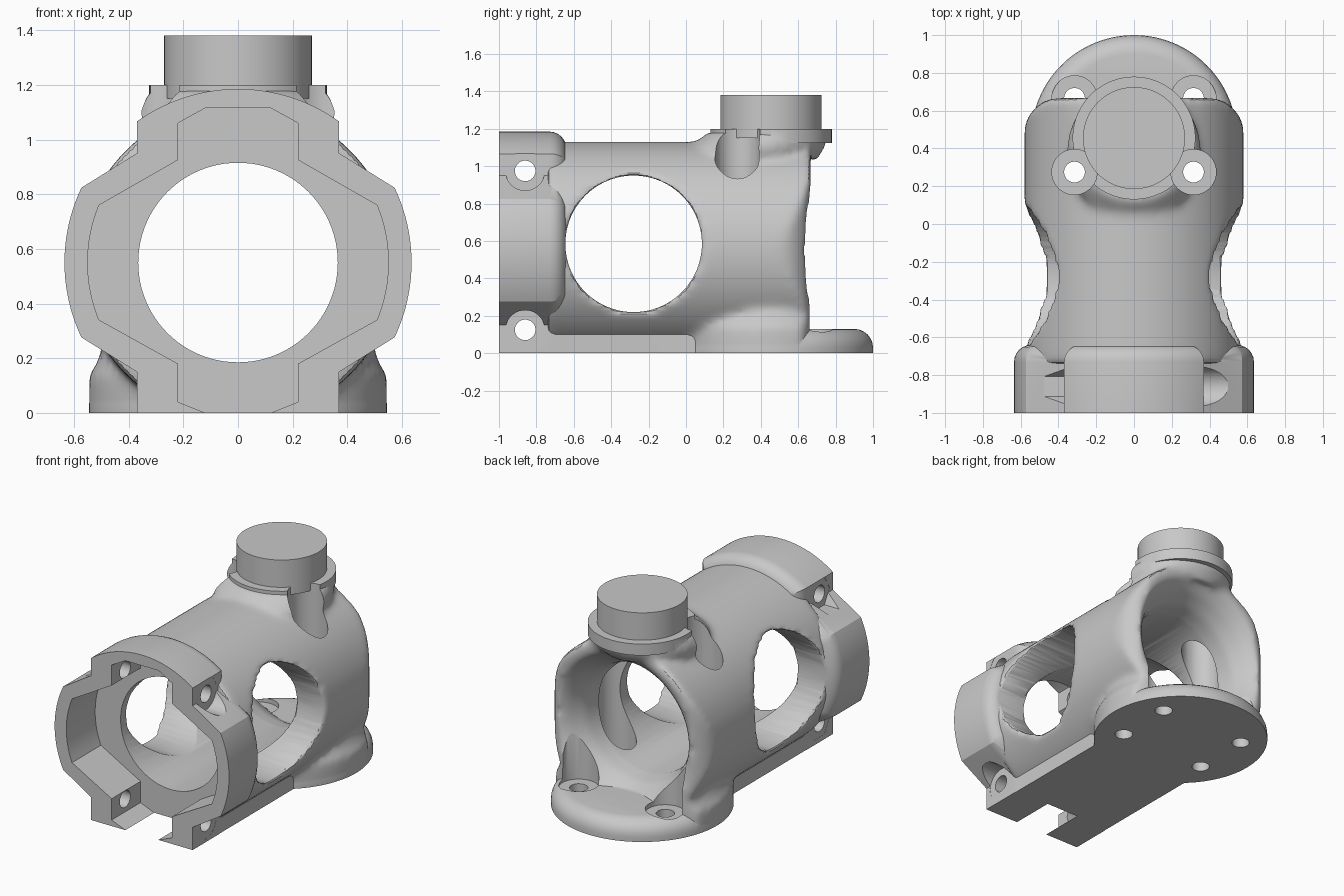
import bpy, bmesh, math

if "Cube" in bpy.data.objects:
    bpy.data.objects.remove(bpy.data.objects["Cube"])

GREY = bpy.data.materials.new("plain_grey")
GREY.diffuse_color = (0.58, 0.58, 0.58, 1)
GREY.use_nodes = True
GREY.node_tree.nodes["Principled BSDF"].inputs["Base Color"].default_value = GREY.diffuse_color
ZC, YC = 0.55, 0.455          # bore axis height, turret axis position
TAU = 2 * math.pi


def loft(name, rings):
    """Closed solid skinned through rings of equal point count."""
    bm = bmesh.new()
    vs = [[bm.verts.new(p) for p in r] for r in rings]
    n = len(vs[0])
    for a, b in zip(vs, vs[1:]):
        for i in range(n):
            j = (i + 1) % n
            bm.faces.new((a[i], a[j], b[j], b[i]))
    bm.faces.new(vs[0][::-1])
    bm.faces.new(vs[-1])
    bmesh.ops.recalc_face_normals(bm, faces=bm.faces)
    if bm.calc_volume(signed=True) < 0:
        bmesh.ops.reverse_faces(bm, faces=bm.faces)
    me = bpy.data.meshes.new(name)
    bm.to_mesh(me)
    bm.free()
    ob = bpy.data.objects.new(name, me)
    bpy.context.collection.objects.link(ob)
    me.materials.append(GREY)
    return ob


def ring(axis, c, r, n=96):
    pts = []
    for i in range(n):
        a, b = r * math.cos(TAU * i / n), r * math.sin(TAU * i / n)
        d = {'X': (0, a, b), 'Y': (a, 0, b), 'Z': (a, b, 0)}[axis]
        pts.append(tuple(c[k] + d[k] for k in range(3)))
    return pts


def rod(name, axis, c, r, lo, hi, n=96):
    k = 'XYZ'.index(axis)
    ends = [tuple(v if i == k else c[i] for i in range(3)) for v in (lo, hi)]
    return loft(name, [ring(axis, e, r, n) for e in ends])


def box(name, lo, hi):
    return loft(name, [[(lo[0], lo[1], z), (hi[0], lo[1], z), (hi[0], hi[1], z), (lo[0], hi[1], z)]
                       for z in (lo[2], hi[2])])


def apply_mod(ob, kind, **props):
    bpy.context.view_layer.objects.active = ob
    m = ob.modifiers.new("m", kind)
    for k, v in props.items():
        setattr(m, k, v)
    bpy.ops.object.modifier_apply(modifier=m.name)


def volume(ob):
    bm = bmesh.new()
    bm.from_mesh(ob.data)
    v = bm.calc_volume(signed=True)
    bm.free()
    return v


def combine(ob, other, op):
    """Boolean that accepts a result only when its volume is plausible."""
    a, b, e = volume(ob), volume(other), 1e-3
    lo, hi = {'UNION': (max(a, b) - e, a + b + e), 'DIFFERENCE': (a - b - e, a + e),
              'INTERSECT': (0.01, min(a, b) + e)}[op]
    backup = ob.data.copy()
    for solver in ('MANIFOLD', 'EXACT', 'FLOAT'):
        try:
            apply_mod(ob, 'BOOLEAN', object=other, operation=op, solver=solver)
            v = volume(ob)
            if lo <= v <= hi and abs(v - a) > 1e-7:
                break
        except (RuntimeError, TypeError):
            ob.modifiers.clear()
        ob.data = backup.copy()
    bpy.data.objects.remove(other)


def arc(r, a0, a1, n):
    return [(r * math.cos(math.radians(a0 + (a1 - a0) * i / n)),
             ZC + r * math.sin(math.radians(a0 + (a1 - a0) * i / n))) for i in range(n + 1)]


def mirrored(right):
    return right + [(-x, z) for x, z in reversed(right) if x > 1e-4]


def collar_outline(d):
    """Notched round outline, inset by d."""
    w, r, c = 0.37 - d, 0.635 - d, 0.5346 - d
    h = (c - 0.526 * w) / 0.85
    t = 58.2 - math.degrees(math.acos(c / r))
    return mirrored([(w, -0.05), (w, ZC - h)] + arc(r, -t, t, 20) + [(w, ZC + h)]
                    + arc(r, math.degrees(math.acos(w / r)), 90, 14))


# Tubular body, trimmed in plan to a rounded rear end
body = rod("housing", 'Y', (0, 0, ZC), 0.58, -0.74, 0.9)
foot = loft("foot_flare", [ring('Z', (0, YC, z), r) for z, r in
                           ((-0.06, 0.545), (0.14, 0.545), (0.18, 0.515), (0.3, 0.48))])
neck = loft("neck_flare", [ring('Z', (0, y, z), r) for y, z, r in
                           ((0.35, 0.98, 0.32), (0.38, 1.1, 0.36), (0.44, 1.18, 0.325))])
combine(body, foot, 'UNION')
half = [(0.7, -0.9), (0.7, 0.3), (0.585, 0.47)] + [
    (0.385 + 0.2 * math.cos(t * math.pi / 16), 0.47 + 0.2 * math.sin(t * math.pi / 16)) for t in range(1, 9)]
plan = mirrored(half)
combine(body, loft("plan", [[(x, y, z) for x, y in plan] for z in (-0.2, 1.3)]), 'INTERSECT')
combine(body, neck, 'UNION')

# Rough openings, then soften every rim
combine(body, rod("side_window", 'X', (0, -0.28, 0.585), 0.36, -0.8, 0.8), 'DIFFERENCE')
combine(body, loft("rear_mouth", [ring('Y', (0, y, ZC), r) for y, r in
                                  ((-0.9, 0.36), (0.36, 0.36), (0.5, 0.385), (0.6, 0.44), (0.69, 0.53))]),
        'DIFFERENCE')
apply_mod(body, 'REMESH', mode='VOXEL', voxel_size=0.02)
apply_mod(body, 'SMOOTH', factor=0.5, iterations=14)

# Front collar with four notched corners and a rounded rear edge
steps = [(-1, 0)] + [(-0.73 + 0.09 * math.sin(t * math.pi / 12), 0.09 * (1 - math.cos(t * math.pi / 12)))
                     for t in range(7)]
combine(body, loft("collar", [[(x, y, z) for x, z in collar_outline(d)] for y, d in steps]), 'UNION')

# Flat rail, round foot and turret ledge
combine(body, box("rail", (-0.368, -0.98, -0.06), (0.368, 0.05, 0.1)), 'UNION')
rim = [(-0.055, 0.545), (0.03, 0.545)] + [
    (0.03 + 0.1 * math.sin(t * math.pi / 12), 0.445 + 0.1 * math.cos(t * math.pi / 12)) for t in range(1, 7)]
combine(body, loft("foot_disc", [ring('Z', (0, YC, z), r) for z, r in rim]), 'UNION')
combine(body, rod("ledge", 'Z', (0, YC, 0), 0.325, 1.125, 1.2), 'UNION')

# Clean bore, windows, collar recess and flat underside
combine(body, rod("bore", 'Y', (0, 0, ZC), 0.365, -1.2, 1.2), 'DIFFERENCE')
combine(body, rod("window", 'X', (0, -0.28, 0.585), 0.365, -0.8, 0.8), 'DIFFERENCE')
recess = mirrored([(0.12, -0.1), (0.12, 0.0), (0.22, 0.04), (0.22, 0.18)] + arc(0.55, -22.4, 22.4, 16)
                  + [(0.22, 0.925), (0.22, 1.06), (0.12, 1.115)])
combine(body, loft("recess", [[(x, y, z) for x, z in recess] for y in (-1.1, -0.7)]), 'DIFFERENCE')
combine(body, box("below", (-2, -2, -1), (2, 2, 0)), 'DIFFERENCE')

for s in (-1, 1):
    # Foot screws with tool clearance above
    for y, top in ((0.275, 1.21), (0.665, 0.5)):
        combine(body, rod("clearance", 'Z', (s * 0.315, y, 0), 0.12, 0.1, top, 48), 'DIFFERENCE')
        combine(body, rod("screw", 'Z', (s * 0.315, y, 0), 0.055, -0.1, 0.2, 32), 'DIFFERENCE')
    # Clamp screws: round seats on one side, hexagonal on the other
    for z in (0.125, 0.975):
        lo, hi = sorted((s * 0.369, s * 0.8))
        combine(body, rod("seat", 'X', (0, -0.86, z), 0.105, lo, hi, 40 if s > 0 else 6), 'DIFFERENCE')
        lo, hi = sorted((s * 0.15, s * 0.5))
        combine(body, rod("clamp", 'X', (0, -0.86, z), 0.055, lo, hi, 32), 'DIFFERENCE')

# Turret cap
cap = rod("turret_cap", 'Z', (0, YC, 0), 0.27, 1.15, 1.38)

for ob in (body, cap):
    bpy.ops.object.select_all(action='DESELECT')
    ob.select_set(True)
    bpy.context.view_layer.objects.active = ob
    bpy.ops.object.shade_smooth_by_angle(angle=math.radians(30))
